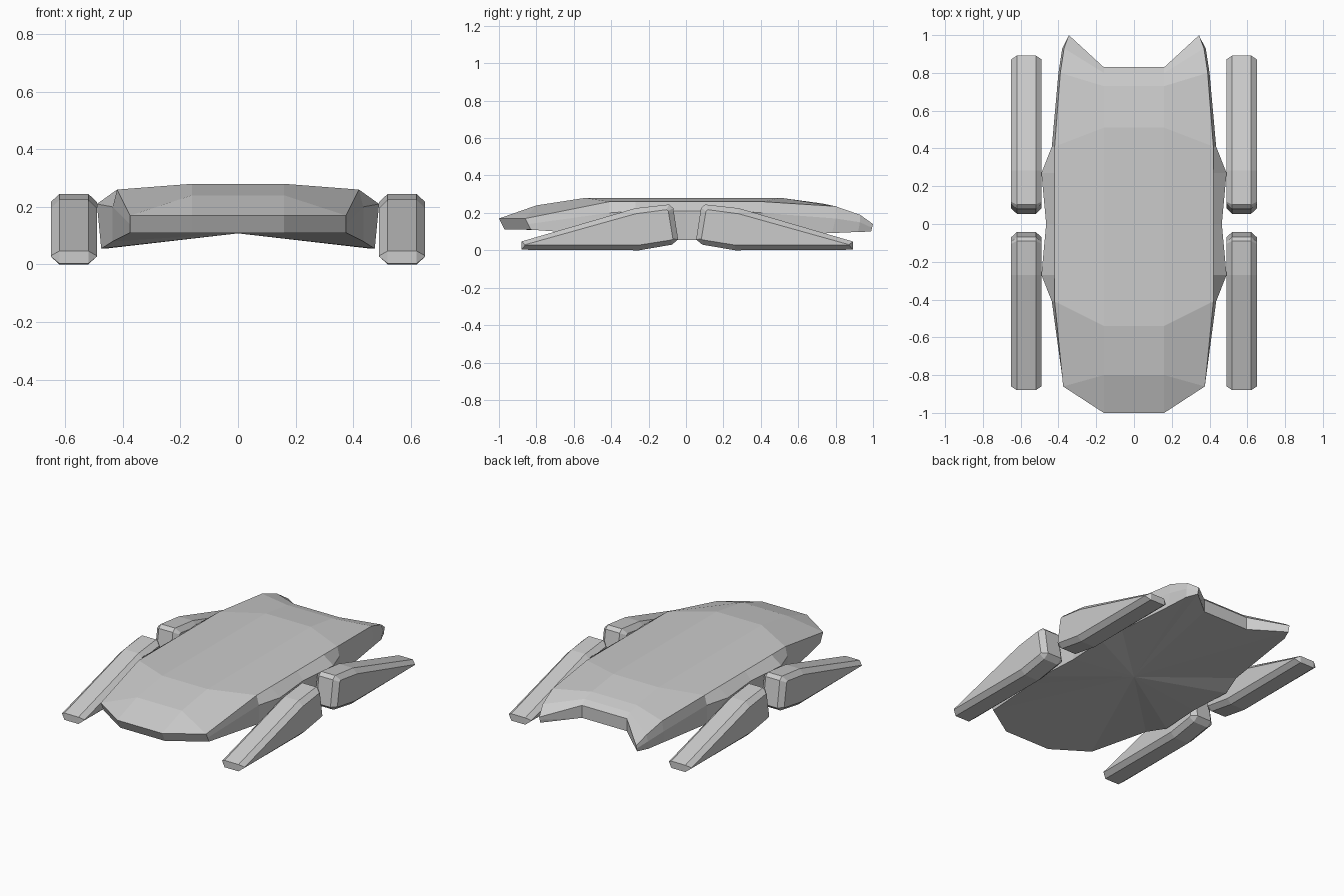
import bpy, bmesh

if "Cube" in bpy.data.objects:
    bpy.data.objects.remove(bpy.data.objects["Cube"])


def finish(bm, name):
    bmesh.ops.remove_doubles(bm, verts=bm.verts, dist=0.0005)
    bmesh.ops.recalc_face_normals(bm, faces=bm.faces)
    mesh = bpy.data.meshes.new(name)
    bm.to_mesh(mesh)
    bm.free()
    obj = bpy.data.objects.new(name, mesh)
    bpy.context.collection.objects.link(obj)
    return obj


# Hull: half sections from front to back (deck strip, shoulder, bulge, lower rim)
sections = [
    [(.16, -1, .17), (.375, -.86, .17), (.375, -.845, .14), (.375, -.83, .11)],
    [(.16, -.80, .24), (.375, -.86, .17), (.375, -.845, .14), (.375, -.83, .11)],
    [(.16, -.54, .28), (.42, -.41, .26), (.435, -.41, .20), (.435, -.41, .08)],
    [(.16, -.27, .28), (.42, -.27, .26), (.49, -.27, .21), (.475, -.27, .055)],
    [(.16, 0, .28), (.42, 0, .26), (.465, 0, .21), (.46, 0, .055)],
    [(.16, .27, .28), (.42, .27, .26), (.49, .27, .21), (.475, .27, .055)],
    [(.16, .51, .28), (.42, .41, .26), (.435, .41, .20), (.435, .41, .08)],
    [(.16, .73, .25), (.39, .80, .235), (.40, .80, .17), (.39, .78, .092)],
    [(.16, .80, .23), (.37, .93, .19), (.38, .93, .15), (.375, .92, .098)],
    [(.16, .83, .20), (.345, 1, .14), (.345, .995, .12), (.345, .99, .10)],
]
bm = bmesh.new()


def flip(p):
    return (-p[0], p[1], p[2])


rows = [[bm.verts.new(p) for p in [flip(q) for q in reversed(s)] + s] for s in sections]
for a, b in zip(rows, rows[1:]):
    for i in range(7):
        bm.faces.new((a[i], a[i + 1], b[i + 1], b[i]))
# Nose and notched tail walls
ends = []
for row, low in ((rows[0], (.16, -.97, .11)), (rows[-1], (.16, .83, .12))):
    left, right = bm.verts.new(flip(low)), bm.verts.new(low)
    bm.faces.new((row[3], row[4], right, left))
    bm.faces.new((row[4], row[5], row[6], right))
    bm.faces.new((row[6], row[7], right))
    bm.faces.new((row[3], row[2], row[1], left))
    bm.faces.new((row[1], row[0], left))
    ends.append((left, right))
# Underside fans out from a raised centre point
rim = [r[7] for r in rows] + [ends[1][1], ends[1][0]]
rim += [r[0] for r in reversed(rows)] + [ends[0][0], ends[0][1]]
centre = bm.verts.new((0, 0, .108))
for a, b in zip(rim, rim[1:] + rim[:1]):
    bm.faces.new((a, b, centre))
finish(bm, "hull")

# Track pods: wedge profile (y, z) with a smaller profile on the chamfered sides
full = [(-.88, .003), (-.88, .047), (-.27, .225), (-.09, .245),
        (-.068, .225), (-.042, .058), (-.075, .03), (-.25, 0)]
small = [(-.86, .027), (-.86, .03), (-.27, .195), (-.105, .217),
         (-.095, .21), (-.07, .06), (-.08, .055), (-.25, .028)]


def track_pod(name, side, rear):
    bm = bmesh.new()
    rings = []
    for x, prof in ((.49, small), (.52, full), (.62, full), (.65, small)):
        rings.append([bm.verts.new((side * x, .012 - y if rear else y, z)) for y, z in prof])
    for a, b in zip(rings, rings[1:]):
        for i in range(8):
            j = (i + 1) % 8
            bm.faces.new((a[i], a[j], b[j], b[i]))
    bm.faces.new(rings[0])
    bm.faces.new(rings[-1])
    finish(bm, name)


for side, side_name in ((-1, "left"), (1, "right")):
    track_pod("front_pod_" + side_name, side, False)
    track_pod("rear_pod_" + side_name, side, True)
